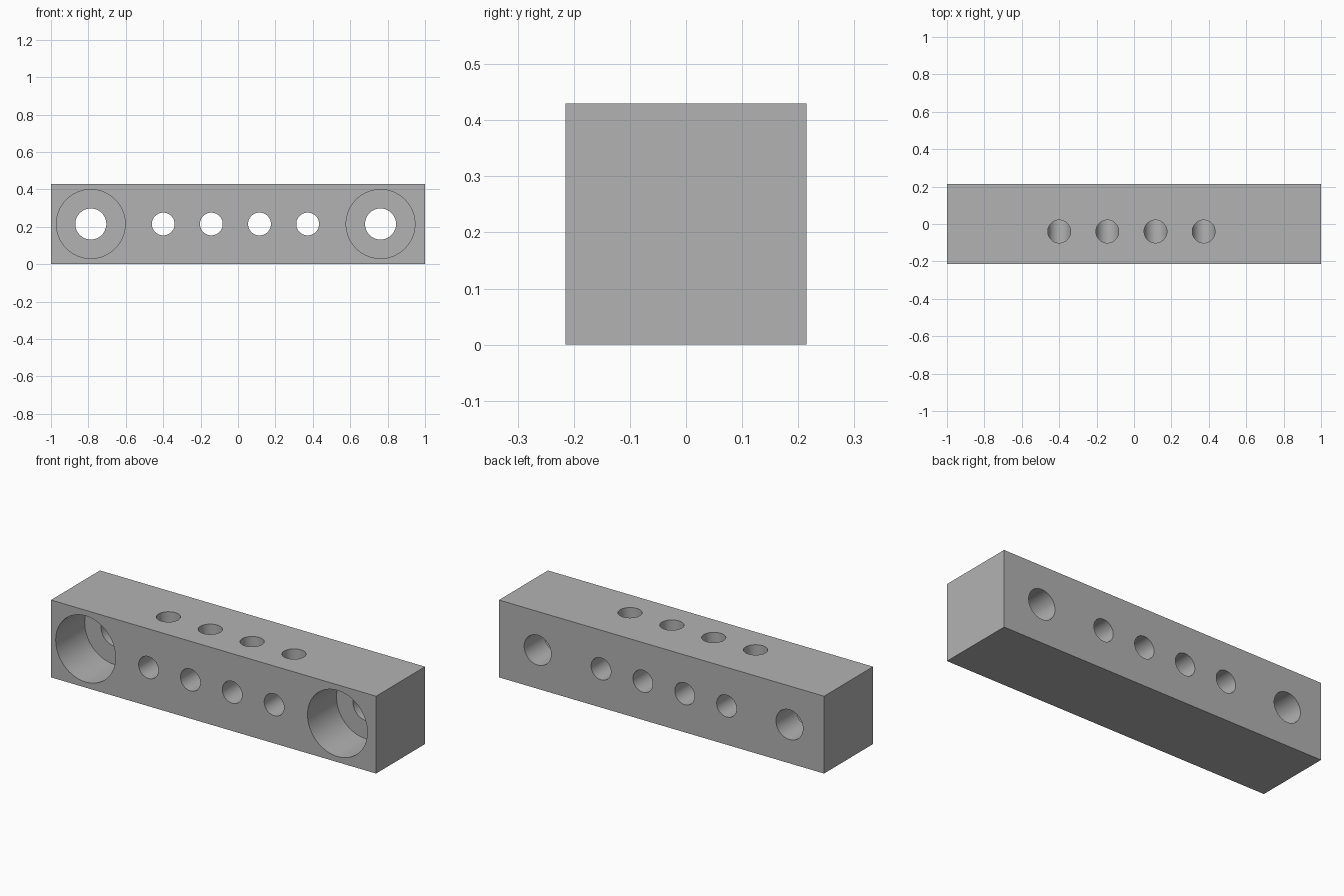
import bpy
import math

if "Cube" in bpy.data.objects:
    bpy.data.objects.remove(bpy.data.objects["Cube"], do_unlink=True)

SIZE = 0.43            # square cross-section of the bar
MID = SIZE / 2
SMALL_X = [-0.40 + 0.2575 * i for i in range(4)]
LARGE_X = (-0.787, 0.762)

# Material
grey = bpy.data.materials.new("plain grey")
grey.use_nodes = True
colour = (0.448, 0.448, 0.448, 1)
grey.diffuse_color = colour
grey.node_tree.nodes["Principled BSDF"].inputs["Base Color"].default_value = colour

# Solid bar
bpy.ops.mesh.primitive_cube_add(size=1, location=(0, 0, MID))
block = bpy.context.object
block.name = "drilled_block"
block.scale = (2, SIZE, SIZE)
bpy.ops.object.transform_apply(location=True, rotation=False, scale=True)
block.data.materials.append(grey)


def drill(radius, start, end):
    """Cut a round hole between two points, along y or z."""
    centre = [(a + b) / 2 for a, b in zip(start, end)]
    along_y = start[1] != end[1]
    bpy.ops.mesh.primitive_cylinder_add(
        vertices=64, radius=radius, depth=math.dist(start, end), location=centre,
        rotation=(math.pi / 2 if along_y else 0, 0, 0))
    cutter = bpy.context.object
    cutter.name = "hole_cutter"
    cutter.hide_render = True
    cutter.data.materials.append(grey)
    cut = block.modifiers.new("hole", 'BOOLEAN')
    cut.operation = 'DIFFERENCE'
    cut.solver = 'EXACT'
    cut.object = cutter
    bpy.context.view_layer.objects.active = block
    bpy.ops.object.modifier_apply(modifier=cut.name)
    bpy.data.objects.remove(cutter, do_unlink=True)


# Counterbored mounting holes at both ends
for x in LARGE_X:
    drill(0.184, (x, -0.3, MID), (x, -MID + 0.255, MID))
    drill(0.083, (x, -0.3, MID), (x, 0.3, MID))

# Small cross holes, each met by a blind hole from the top
for x in SMALL_X:
    drill(0.061, (x, -0.3, MID), (x, 0.3, MID))
    drill(0.061, (x, -0.04, MID), (x, -0.04, 0.5))

# Smooth bores with sharp rims
bpy.ops.object.select_all(action='DESELECT')
block.select_set(True)
bpy.context.view_layer.objects.active = block
bpy.ops.object.shade_smooth_by_angle(angle=math.radians(30))
